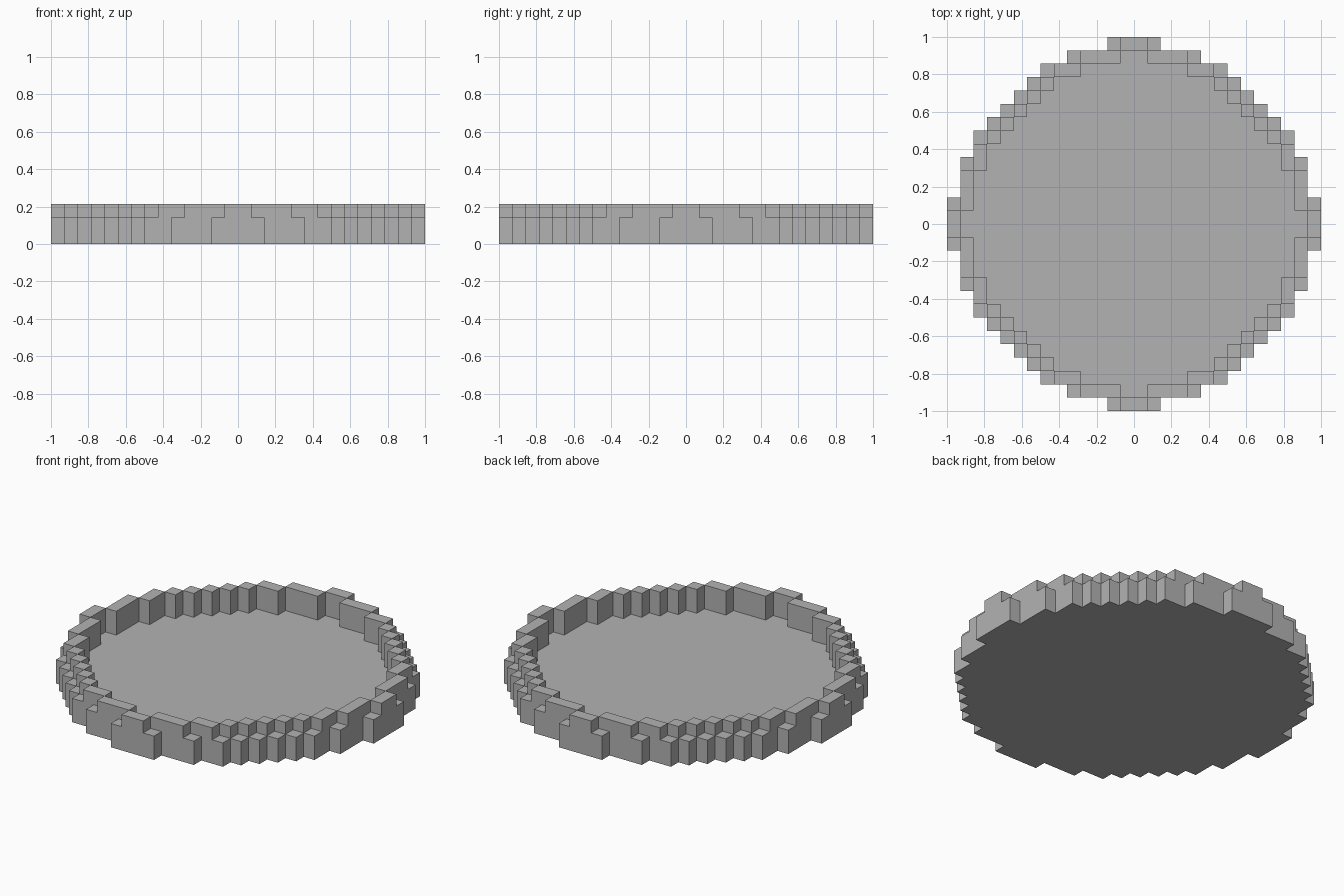
import bpy
import bmesh

cube = bpy.data.objects.get("Cube")
if cube:
    bpy.data.objects.remove(cube, do_unlink=True)

HALF = 14                 # blocks from centre to edge
UNIT = 1 / HALF
# Half width of the disc, in blocks, for each row counted outward from the centre
WIDTHS = [14, 14, 13, 13, 13, 12, 12, 11, 10, 9, 8, 7, 5, 2]


def inside(a, b):
    return b < HALF and a < WIDTHS[b]


def height(i, j):
    """Stack height in blocks: floor 1, outer corner ledge 2, rim 3."""
    a = i if i >= 0 else -i - 1
    b = j if j >= 0 else -j - 1
    if not inside(a, b):
        return 0
    if inside(a + 1, b + 1):
        return 1
    if not inside(a + 1, b) and not inside(a, b + 1):
        return 2
    return 3


# Single grey for the whole tray
grey = bpy.data.materials.new("stone_grey")
grey.use_nodes = True
colour = (0.45, 0.45, 0.45, 1)
grey.diffuse_color = colour
grey.node_tree.nodes["Principled BSDF"].inputs["Base Color"].default_value = colour

bm = bmesh.new()


def quad(*corners):
    bm.faces.new([bm.verts.new([c * UNIT for c in p]) for p in corners])


# Exposed block faces: top, underside and the sides above lower neighbours
for i in range(-HALF, HALF):
    for j in range(-HALF, HALF):
        h = height(i, j)
        if not h:
            continue
        ring = [(i, j), (i + 1, j), (i + 1, j + 1), (i, j + 1)]
        quad(*[(x, y, h) for x, y in ring])
        quad(*[(x, y, 0) for x, y in reversed(ring)])
        for k, (di, dj) in enumerate([(0, -1), (1, 0), (0, 1), (-1, 0)]):
            p, q = ring[k], ring[(k + 1) % 4]
            for z in range(height(i + di, j + dj), h):
                quad((*p, z), (*q, z), (*q, z + 1), (*p, z + 1))

# Merge the blocks into large flat faces
bmesh.ops.remove_doubles(bm, verts=bm.verts, dist=UNIT / 100)
bmesh.ops.dissolve_limit(bm, angle_limit=0.01, verts=bm.verts, edges=bm.edges)

mesh = bpy.data.meshes.new("round_tray")
bm.to_mesh(mesh)
bm.free()
mesh.materials.append(grey)
tray = bpy.data.objects.new("round_tray", mesh)
bpy.context.collection.objects.link(tray)
